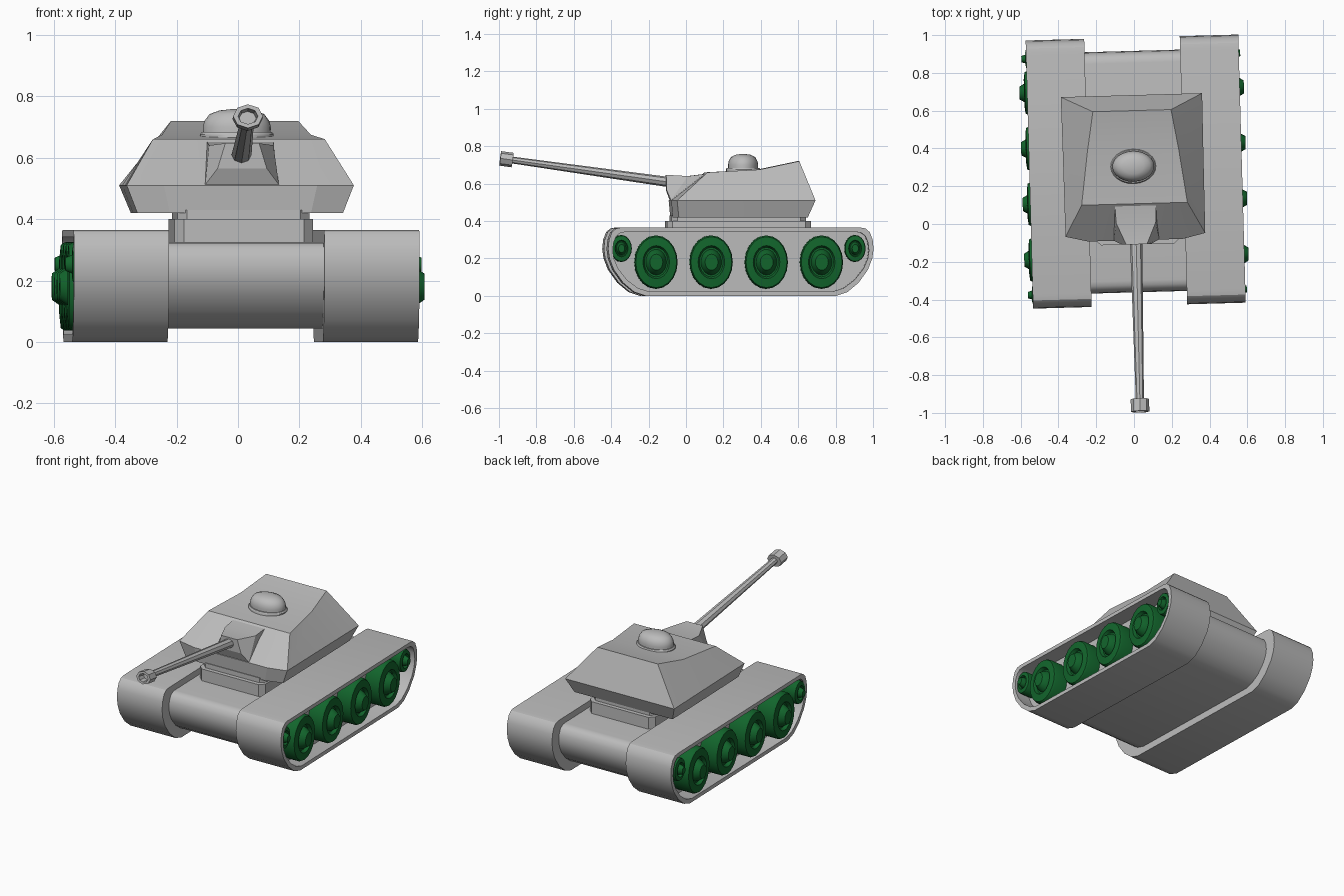
import bpy, bmesh, math
from mathutils import Matrix, Vector

if "Cube" in bpy.data.objects:
    bpy.data.objects.remove(bpy.data.objects["Cube"])

# The whole vehicle is turned very slightly about z
PLACE = Matrix.Translation((0.009, 0.2775, 0)) @ Matrix.Rotation(0.028, 4, 'Z')


def material(name, rgb):
    m = bpy.data.materials.new(name)
    m.use_nodes = True
    m.diffuse_color = (*rgb, 1)
    m.node_tree.nodes["Principled BSDF"].inputs["Base Color"].default_value = (*rgb, 1)
    return m


GREY = material("armour_grey", (0.5, 0.5, 0.5))
GREEN = material("wheel_green", (0.006, 0.13, 0.025))


def loft(name, rings, mat, matrix=Matrix(), angle=30):
    """Skin a list of equal-length point rings and cap both ends."""
    bm = bmesh.new()
    vs = [[bm.verts.new(matrix @ Vector(p)) for p in ring] for ring in rings]
    n = len(vs[0])
    for a, b in zip(vs, vs[1:]):
        for i in range(n):
            j = (i + 1) % n
            bm.faces.new((a[i], a[j], b[j], b[i]))
    bm.faces.new(vs[0])
    bm.faces.new(vs[-1])
    bmesh.ops.recalc_face_normals(bm, faces=bm.faces)
    mesh = bpy.data.meshes.new(name)
    bm.to_mesh(mesh)
    bm.free()
    mesh.materials.append(mat)
    ob = bpy.data.objects.new(name, mesh)
    bpy.context.collection.objects.link(ob)
    ob.matrix_world = PLACE
    bpy.ops.object.select_all(action='DESELECT')
    ob.select_set(True)
    bpy.context.view_layer.objects.active = ob
    bpy.ops.object.shade_smooth_by_angle(angle=math.radians(angle))
    return ob


def lathe(name, profile, sides, mat, matrix, sx=1, sy=1, angle=30):
    """Elliptical turning about local z from (radius, height) pairs."""
    turn = [2 * math.pi * i / sides for i in range(sides)]
    rings = [[(r * sx * math.cos(t), r * sy * math.sin(t), h) for t in turn]
             for r, h in profile]
    return loft(name, rings, mat, matrix, angle)


# Shared side outline of tracks and hull
half = [(0.51, 0), (0.57, 0.02), (0.63, 0.07), (0.68, 0.14), (0.703, 0.2),
        (0.71, 0.25), (0.705, 0.3), (0.69, 0.34), (0.667, 0.36), (0.64, 0.365)]
outline = half + [(-y, z) for y, z in reversed(half)]
MID = 0.1825


def section(x, ky=1, kz=1, mid=MID):
    return [(x, y * ky, mid + (z - MID) * kz) for y, z in outline]


# Hull between the tracks
loft("hull", [section(-0.28, 0.9, 0.77, 0.185), section(0.28, 0.9, 0.77, 0.185)], GREY)

# Tracks with a recessed outer side, and their wheels
wheel = [(1, 0.45), (1, 0.553), (0.95, 0.565), (0.62, 0.57), (0.55, 0.55),
         (0.48, 0.55), (0.42, 0.57), (0.36, 0.582), (0.3, 0.594), (0.2, 0.594)]
for s, side in ((1, "left"), (-1, "right")):
    loft(side + "_track", [section(s * 0.253), section(s * 0.563),
                           section(s * 0.563, 0.965, 0.87),
                           section(s * 0.46, 0.965, 0.87)], GREY)
    spots = [(-0.4525 + 0.295 * i, 0.18, 0.115, 0.143, 1) for i in range(4)]
    spots += [(y, 0.253, 0.056, 0.072, 0.9) for y in (-0.638, 0.612)]
    for i, (y, z, ry, rz, depth) in enumerate(spots):
        kind = "road_wheel" if i < 4 else "end_wheel"
        # local z of the turning points outward along x
        axes = Matrix(((0, 0, s, -0.009), (1, 0, 0, y), (0, 1, 0, z), (0, 0, 0, 1)))
        prof = [(r, 0.45 + (h - 0.45) * depth) for r, h in wheel]
        lathe(f"{side}_{kind}_{i + 1}", prof, 20, GREEN, axes, ry, rz)


def chamfered(hx, hy, c, z):
    quarter = [(hx, hy - c), (hx - c, hy)]
    pts = quarter + [(-x, y) for x, y in reversed(quarter)]
    pts += [(-x, -y) for x, y in pts]
    return [(x, y, z) for x, y in pts]


# Turret ring with a narrower neck
loft("turret_ring", [chamfered(0.225, 0.385, 0.03, 0.3),
                     chamfered(0.225, 0.385, 0.03, 0.4)], GREY)
loft("turret_neck", [chamfered(0.215, 0.36, 0.03, 0.39),
                     chamfered(0.215, 0.36, 0.03, 0.43)], GREY)

SHIFT = Matrix.Translation((-0.011, 0, 0))


def mirrored(points):
    return points + [(-x, y, z) for x, y, z in reversed(points)]


# Turret shell: underside, widest belt, roof edge
shell = [mirrored([(0.23, -0.355, 0.42), (0.335, -0.325, 0.42),
                   (0.337, 0.1, 0.42), (0.337, 0.365, 0.42)]),
         mirrored([(0.25, -0.363, 0.51), (0.37, -0.335, 0.51),
                   (0.372, 0.1, 0.51), (0.374, 0.405, 0.51)]),
         mirrored([(0.18, -0.17, 0.66), (0.28, -0.17, 0.66),
                   (0.242, 0.11, 0.675), (0.207, 0.323, 0.72)])]
turret = loft("turret", shell, GREY, SHIFT, 15)

# Split the bent roof cap along its crease so that it follows the rear rise
bm = bmesh.new()
bm.from_mesh(turret.data)
bm.verts.ensure_lookup_table()
top = bm.verts[16:24]
bmesh.ops.connect_verts(bm, verts=[top[2], top[5]])
bm.to_mesh(turret.data)
bm.free()

# Gun mantlet
loft("gun_mantlet", [
    [(0.12, -0.2, 0.5), (0.11, -0.15, 0.655), (-0.11, -0.15, 0.655), (-0.12, -0.2, 0.5)],
    [(0.12, -0.362, 0.512), (0.105, -0.27, 0.64), (-0.105, -0.27, 0.64), (-0.12, -0.362, 0.512)],
    [(0.08, -0.383, 0.565), (0.055, -0.385, 0.647), (-0.055, -0.385, 0.647), (-0.08, -0.383, 0.565)],
], GREY, Matrix.Translation((-0.006, 0, 0)), 15)

# Raised gun barrel with hollow muzzle collar
root, tip = Vector((-0.008, -0.36, 0.607)), Vector((-0.012, -1.271, 0.735))
aim = tip - root
size = aim.length
axes = Matrix.Translation(root) @ aim.to_track_quat('Z', 'Y').to_matrix().to_4x4()
lathe("gun_barrel", [(0.028, -0.06), (0.018, size - 0.06)], 8, GREY, axes, 1.2)
lathe("muzzle_collar", [(0.018, size - 0.067), (0.039, size - 0.067), (0.039, size),
                        (0.026, size), (0.022, size - 0.045)], 8, GREY, axes, 1.25)

# Domed hatch on the roof
axes = Matrix.Translation((-0.012, 0.028, 0))
lathe("hatch_base", [(1, 0.64), (1, 0.676), (0.95, 0.684)], 24, GREY, axes, 0.12, 0.092)
lathe("hatch_dome", [(0.98, 0.66), (1, 0.7), (0.95, 0.72), (0.8, 0.742),
                     (0.5, 0.754), (0.15, 0.758)], 24, GREY, axes, 0.111, 0.081, 40)
